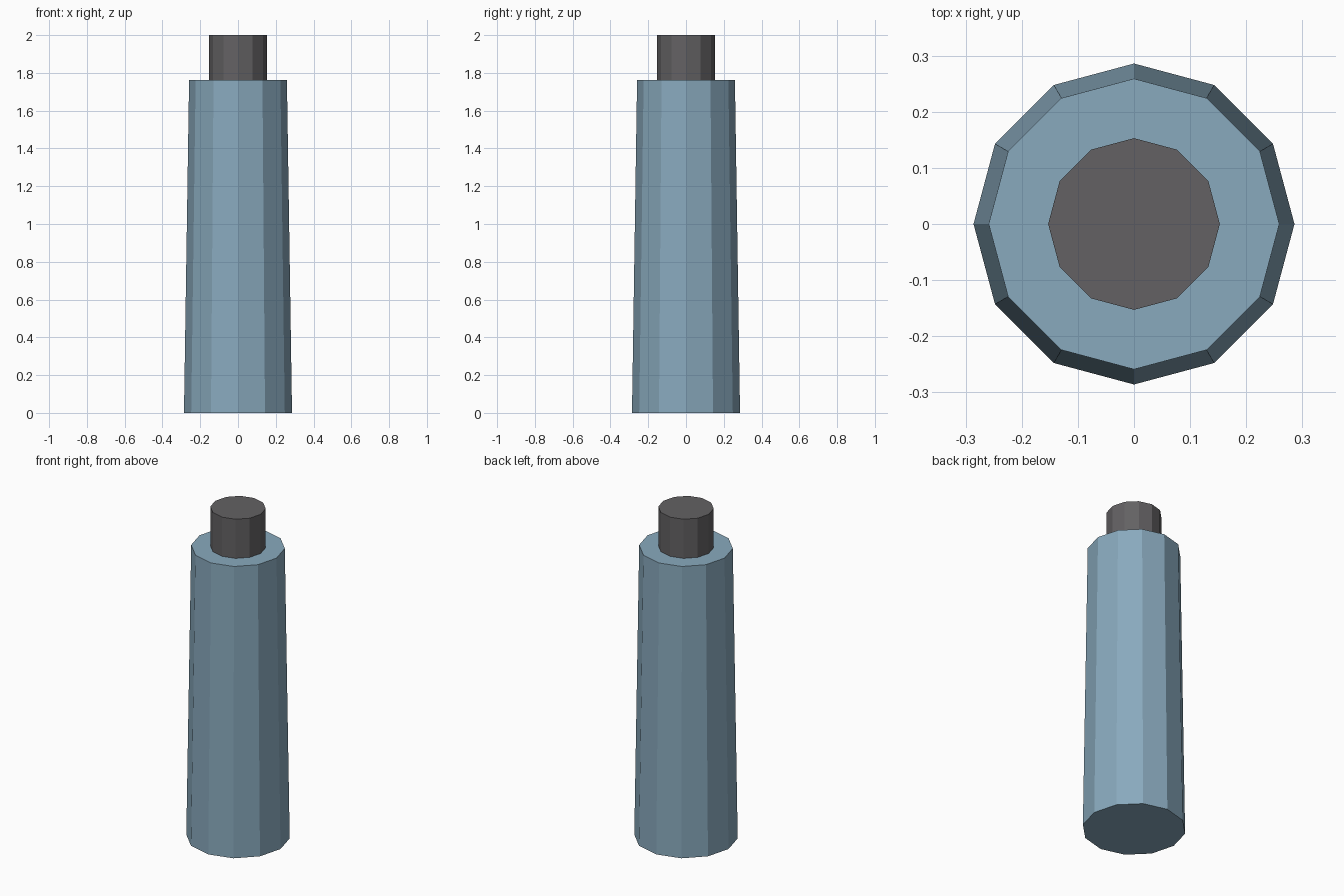
import bpy

if "Cube" in bpy.data.objects:
    bpy.data.objects.remove(bpy.data.objects["Cube"])

SIDES = 12


def material(name, color):
    mat = bpy.data.materials.new(name)
    mat.diffuse_color = (*color, 1.0)
    mat.use_nodes = True
    mat.node_tree.nodes["Principled BSDF"].inputs["Base Color"].default_value = mat.diffuse_color
    return mat


def frustum(name, r_bottom, r_top, z0, z1, mat):
    """Flat-shaded round part between two heights."""
    bpy.ops.mesh.primitive_cone_add(
        vertices=SIDES, radius1=r_bottom, radius2=r_top,
        depth=z1 - z0, location=(0, 0, (z0 + z1) / 2))
    obj = bpy.context.object
    obj.name = name
    obj.data.materials.append(mat)
    return obj


# Tapered blue body
frustum("body", 0.286, 0.259, 0.0, 1.762, material("blue", (0.25, 0.40, 0.51)))

# Narrow dark cap on top
frustum("cap", 0.153, 0.153, 1.762, 2.0, material("dark_grey", (0.125, 0.12, 0.125)))
